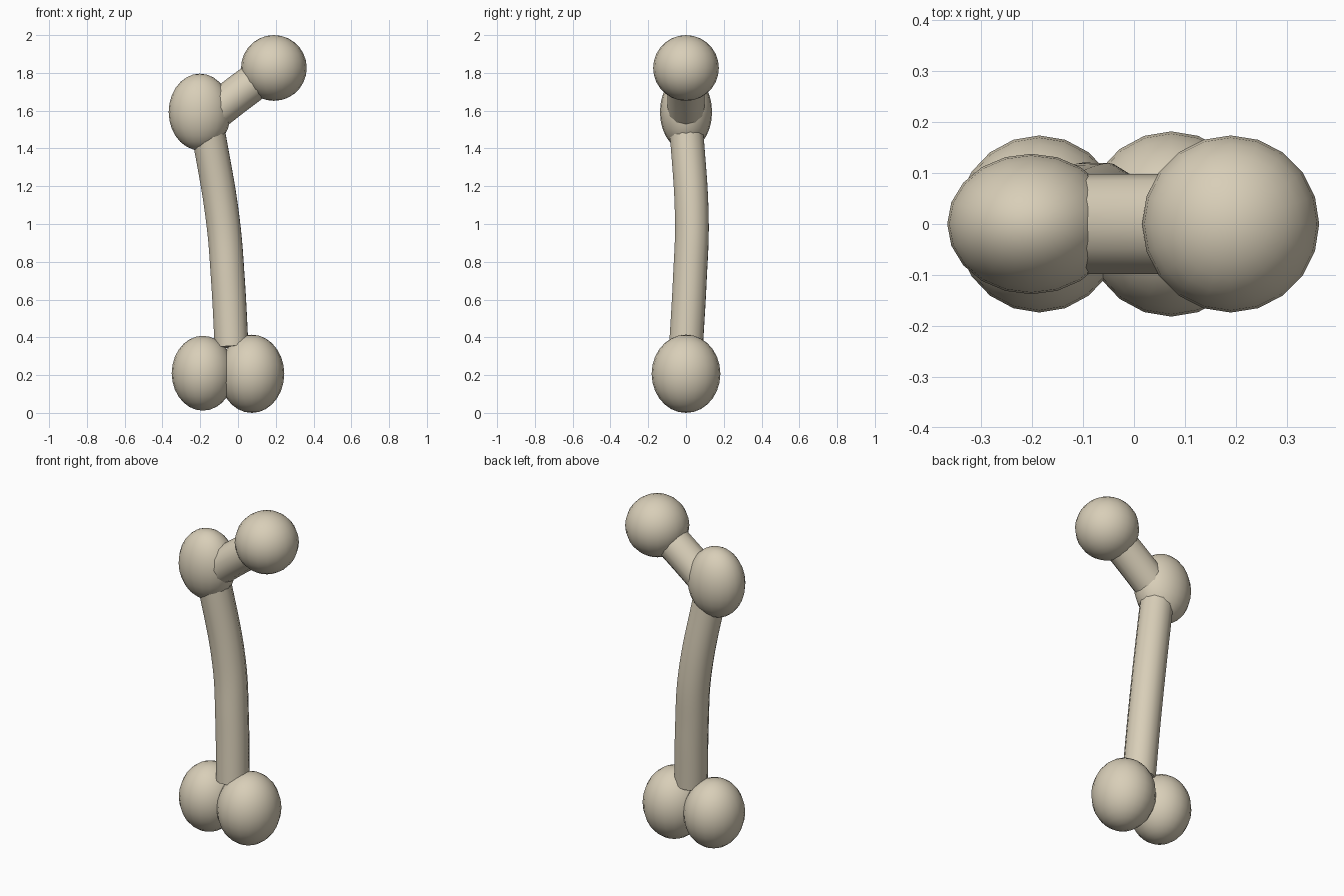
import bpy
import math

cube = bpy.data.objects.get("Cube")
if cube:
    bpy.data.objects.remove(cube, do_unlink=True)

# One bone colour for everything
bone = bpy.data.materials.new("warm_bone")
bone.use_nodes = True
colour = (0.69, 0.62, 0.48, 1)
bone.diffuse_color = colour
bone.node_tree.nodes["Principled BSDF"].inputs["Base Color"].default_value = colour


def finish(obj, name):
    obj.name = name
    obj.data.name = name
    obj.data.materials.clear()
    obj.data.materials.append(bone)
    bpy.ops.object.select_all(action='DESELECT')
    obj.select_set(True)
    bpy.context.view_layer.objects.active = obj
    bpy.ops.object.shade_smooth_by_angle(angle=math.radians(40))


def knob(name, centre, radii):
    bpy.ops.mesh.primitive_uv_sphere_add(segments=20, ring_count=14, radius=1, location=centre)
    obj = bpy.context.object
    obj.scale = radii
    bpy.ops.object.transform_apply(location=False, rotation=False, scale=True)
    finish(obj, name)


def tube(name, points, radius):
    curve = bpy.data.curves.new(name, 'CURVE')
    curve.dimensions = '3D'
    curve.bevel_depth = radius
    curve.bevel_resolution = 4
    curve.resolution_u = 8
    curve.use_fill_caps = True
    spline = curve.splines.new('BEZIER')
    spline.bezier_points.add(len(points) - 1)
    for bp, co in zip(spline.bezier_points, points):
        bp.co = co
        bp.handle_left_type = bp.handle_right_type = 'AUTO'
    obj = bpy.data.objects.new(name, curve)
    bpy.context.collection.objects.link(obj)
    bpy.ops.object.select_all(action='DESELECT')
    obj.select_set(True)
    bpy.context.view_layer.objects.active = obj
    bpy.ops.object.convert(target='MESH')
    finish(bpy.context.object, name)


# Ball head and the upper outer bump
knob("ball_head", (0.19, 0, 1.826), (0.174, 0.174, 0.174))
knob("upper_bump", (-0.202, 0, 1.593), (0.165, 0.138, 0.203))

# Pair of rounded lower ends
knob("lower_knob_right", (-0.186, 0, 0.21), (0.165, 0.174, 0.198))
knob("lower_knob_left", (0.073, 0, 0.207), (0.172, 0.182, 0.207))

# Bowed shaft and short angled neck
tube("shaft", [(-0.034, 0, 0.35), (-0.053, 0.02, 0.7),
               (-0.08, 0.031, 1.02), (-0.165, 0, 1.53)], 0.092)
tube("neck", [(-0.14, 0, 1.58), (0.005, 0, 1.693), (0.13, 0, 1.785)], 0.098)
